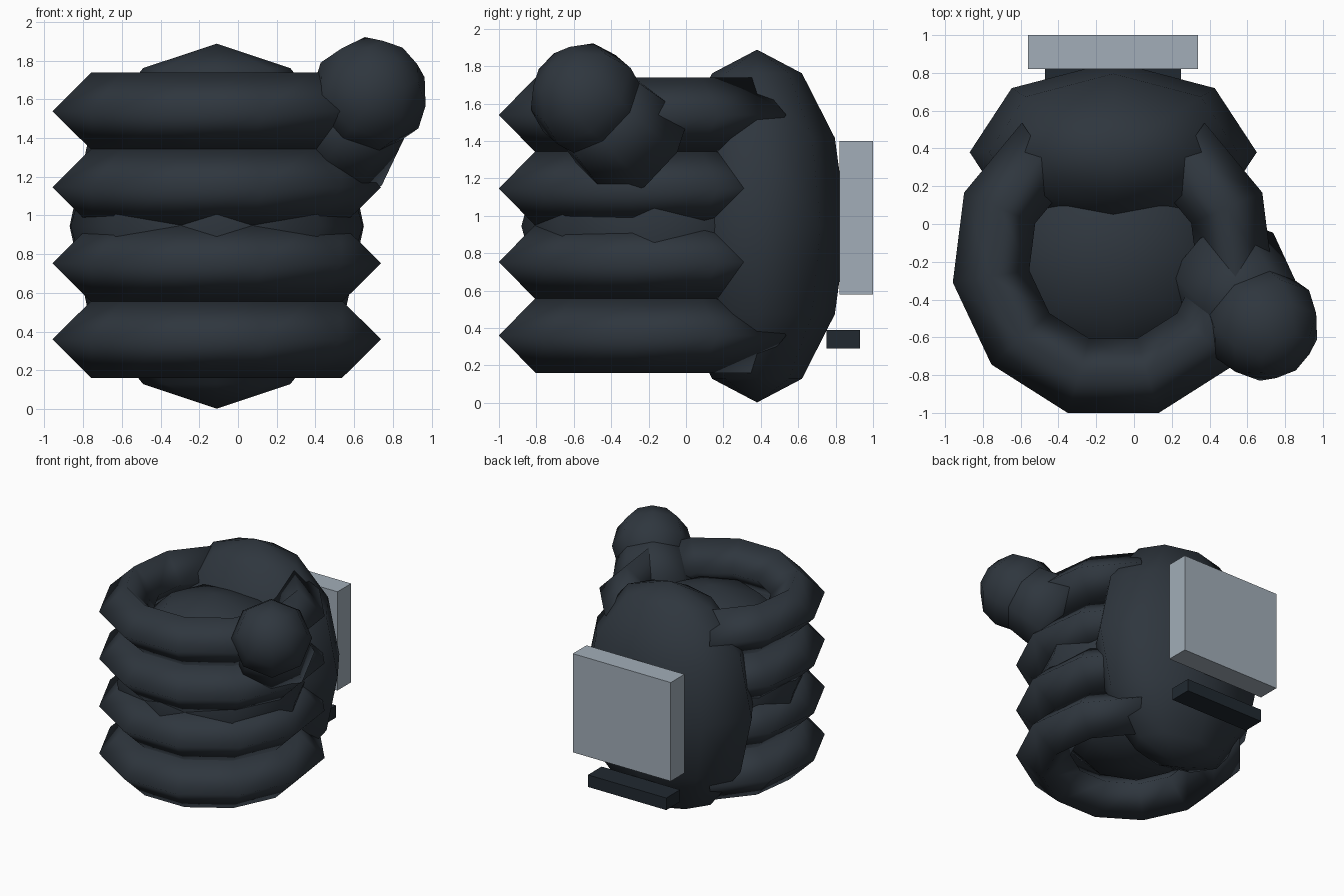
import bpy, bmesh
from math import sin, cos, radians
from mathutils import Vector, Matrix

if "Cube" in bpy.data.objects:
    bpy.data.objects.remove(bpy.data.objects["Cube"])

CX = -0.11  # the fist is symmetric about this line


def material(name, rgb):
    m = bpy.data.materials.new(name)
    m.diffuse_color = (*rgb, 1)
    m.use_nodes = True
    m.node_tree.nodes["Principled BSDF"].inputs["Base Color"].default_value = m.diffuse_color
    return m


GLOVE = material("glove", (0.028, 0.037, 0.048))
PANEL = material("panel", (0.36, 0.42, 0.48))
STRIP = material("strip", (0.015, 0.022, 0.03))


def finish(name, bm, mat, smooth=True):
    bmesh.ops.recalc_face_normals(bm, faces=bm.faces)
    for f in bm.faces:
        f.smooth = smooth
    me = bpy.data.meshes.new(name)
    bm.to_mesh(me)
    bm.free()
    me.materials.append(mat)
    ob = bpy.data.objects.new(name, me)
    bpy.context.collection.objects.link(ob)
    return ob


def add_ball(bm, centre, radii, seg=8, rings=6):
    mat = Matrix.Translation(centre) @ Matrix.Diagonal((*radii, 1))
    bmesh.ops.create_uvsphere(bm, u_segments=seg, v_segments=rings, radius=1, matrix=mat)


def ball(name, centre, radii):
    bm = bmesh.new()
    add_ball(bm, centre, radii)
    return finish(name, bm, GLOVE)


def finger(name, z):
    # open ring with a four-sided cross-section
    bm = bmesh.new()
    rings = []
    for i in range(10):
        a = radians((i - 4.5) * 32.4)
        ring = []
        for dr, dz in ((0.205, 0), (0, 0.2), (-0.205, 0), (0, -0.2)):
            r = 0.655 + dr
            ring.append(bm.verts.new((CX + r * sin(a), -0.175 - r * cos(a), z + dz)))
        rings.append(ring)
    for p, q in zip(rings, rings[1:]):
        for k in range(4):
            bm.faces.new((p[k], p[(k + 1) % 4], q[(k + 1) % 4], q[k]))
    bm.faces.new(rings[0])
    bm.faces.new(rings[-1])
    return finish(name, bm, GLOVE)


def box(name, lo, hi, mat):
    lo, hi = Vector(lo), Vector(hi)
    bm = bmesh.new()
    bmesh.ops.create_cube(bm, size=1, matrix=Matrix.Translation((lo + hi) / 2) @ Matrix.Diagonal((*(hi - lo), 1)))
    return finish(name, bm, mat, False)


# back of the hand and the core inside the curled fingers
ball("palm", (CX, 0.38, 0.945), (0.76, 0.48, 0.943))
ball("fist_core", (CX, -0.17, 0.945), (0.755, 0.71, 0.70))

# four curled fingers
for i in range(4):
    finger(f"finger_{i + 1}", 0.36 + i * 0.393)

# thumb: tapered stem with a rounded tip
bm = bmesh.new()
base, tip = Vector((0.47, -0.24, 1.34)), Vector((0.68, -0.53, 1.62))
axis = tip - base
rot = axis.to_track_quat('Z', 'Y').to_matrix().to_4x4()
bmesh.ops.create_cone(bm, cap_ends=True, segments=8, radius1=0.33, radius2=0.26, depth=axis.length,
                      matrix=Matrix.Translation((base + tip) / 2) @ rot)
bmesh.ops.create_uvsphere(bm, u_segments=8, v_segments=6, radius=0.305,
                          matrix=Matrix.Translation(tip) @ rot)
finish("thumb", bm, GLOVE)

# panel and strip on the back of the hand
box("back_panel", (-0.56, 0.82, 0.58), (0.34, 1.0, 1.4), PANEL)
box("wrist_strip", (-0.47, 0.75, 0.29), (0.25, 0.93, 0.39), STRIP)
